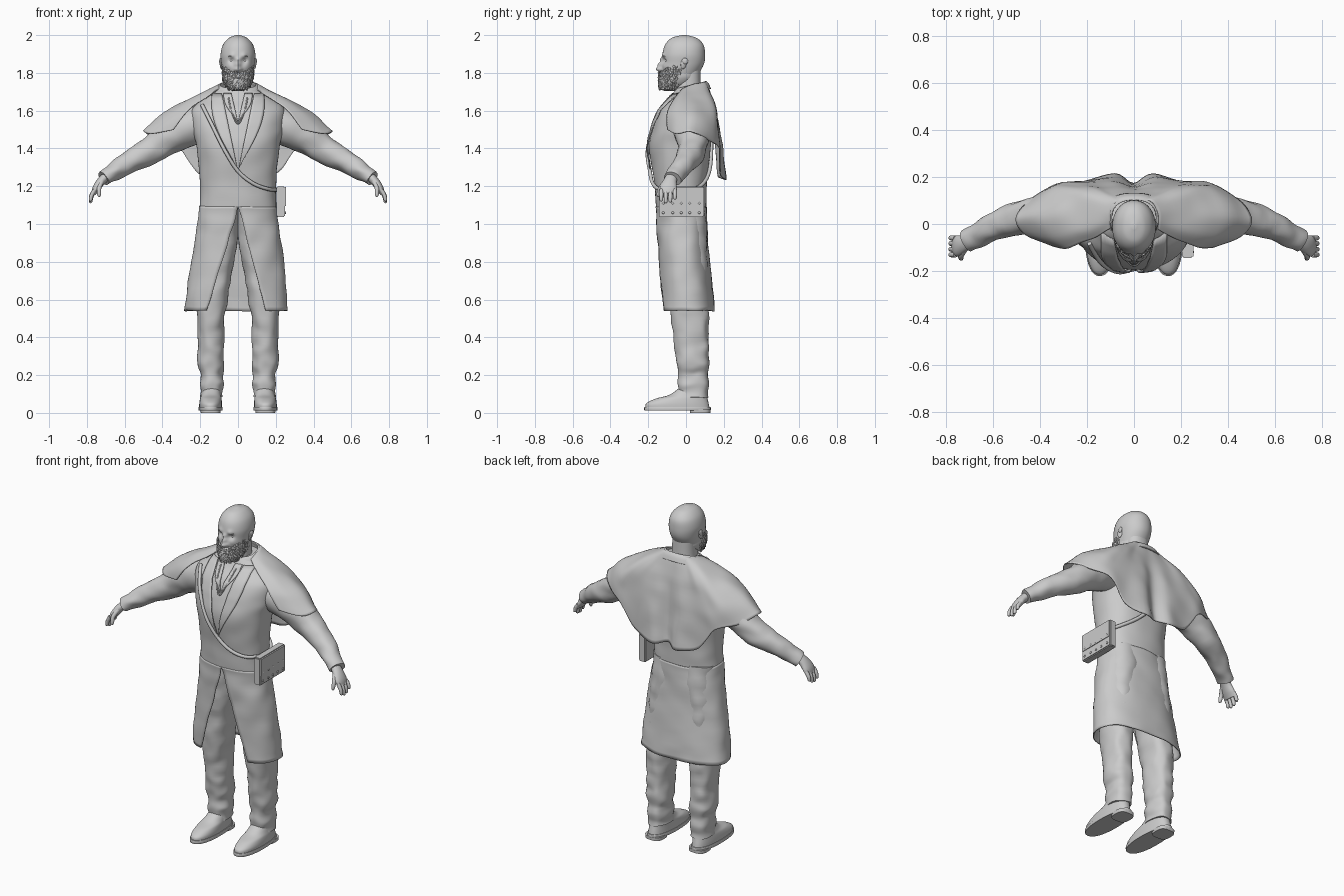
import bpy, bmesh, math, random
from mathutils import Vector, Matrix, noise

random.seed(4)
if "Cube" in bpy.data.objects:
    bpy.data.objects.remove(bpy.data.objects["Cube"])

grey = bpy.data.materials.new("plain_grey")
grey.use_nodes = True
grey.diffuse_color = (0.6, 0.6, 0.6, 1)
grey.node_tree.nodes["Principled BSDF"].inputs["Base Color"].default_value = (0.6, 0.6, 0.6, 1)
POWER = 2.3


def finish(name, bm, thick=0, angle=50):
    """Turn a bmesh into a smooth shaded object, optionally thickened like cloth."""
    bmesh.ops.recalc_face_normals(bm, faces=bm.faces)
    mesh = bpy.data.meshes.new(name)
    bm.to_mesh(mesh)
    bm.free()
    mesh.materials.append(grey)
    ob = bpy.data.objects.new(name, mesh)
    bpy.context.collection.objects.link(ob)
    bpy.ops.object.select_all(action='DESELECT')
    ob.select_set(True)
    bpy.context.view_layer.objects.active = ob
    bpy.ops.object.shade_smooth_by_angle(angle=math.radians(angle))
    if thick:
        mod = ob.modifiers.new("cloth", 'SOLIDIFY')
        mod.thickness = thick
        mod.offset = 0
    return ob


def spline(rows, k=6):
    """Smooth curve through rows of numbers."""
    rows = [Vector(r) for r in rows]
    out = []
    for i in range(len(rows) - 1):
        a, b, c, d = rows[max(i - 1, 0)], rows[i], rows[i + 1], rows[min(i + 2, len(rows) - 1)]
        for j in range(k):
            t = j / k
            out.append(0.5 * (2 * b + (c - a) * t + (2 * a - 5 * b + 4 * c - d) * t ** 2
                              + (3 * b - a - 3 * c + d) * t ** 3))
    return out + [rows[-1]]


def skin(name, grid, closed=True, thick=0, side=1, wrinkle=0, scale=9):
    """Cover a grid of points with faces; closed rings get end caps."""
    bm = bmesh.new()
    rings = []
    for ring in grid:
        verts = []
        for p in ring:
            p = Vector(p)
            if wrinkle:
                p = p + wrinkle * noise.noise_vector(Vector((p.x, p.y, p.z * 1.3)) * scale)
            verts.append(bm.verts.new((p.x * side, p.y, p.z)))
        rings.append(verts)
    n = len(rings[0])
    for a, b in zip(rings, rings[1:]):
        for i in range(n if closed else n - 1):
            j = (i + 1) % n
            bm.faces.new((a[i], a[j], b[j], b[i]))
    if closed:
        bm.faces.new(rings[0])
        bm.faces.new(rings[-1])
    return finish(name, bm, thick)


def spow(v, e):
    return math.copysign(abs(v) ** e, v)


def ring(row, n=40, gap=None, power=POWER):
    """Horizontal oval (z, cx, cy, rx, ry), with an optional gap at the front."""
    z, cx, cy, rx, ry = row
    start = 0 if gap is None else math.asin(min(1, gap / rx) ** (power / 2))
    count = n if gap is None else n - 1
    pts = []
    for i in range(n):
        f = start + (2 * math.pi - 2 * start) * i / count
        pts.append(Vector((cx + rx * spow(math.sin(f), 2 / power),
                           cy - ry * spow(math.cos(f), 2 / power), z)))
    return pts


def loft(name, rows, k=6, power=POWER, **kw):
    return skin(name, [ring(r, power=power) for r in spline(rows, k)], **kw)


def tube(name, rows, k=6, n=20, **kw):
    """Limb along a path: rows of (x, y, z, half depth, half height)."""
    pts = spline(rows, k)
    grid = []
    for i, p in enumerate(pts):
        t = (pts[min(i + 1, len(pts) - 1)].xyz - pts[max(i - 1, 0)].xyz).normalized()
        v = t.cross(Vector((0, 1, 0))).normalized()
        u = v.cross(t)
        angles = [2 * math.pi * j / n for j in range(n)]
        grid.append([p.xyz + u * p[3] * math.cos(a) + v * p[4] * math.sin(a) for a in angles])
    return skin(name, grid, **kw)


def blob(bm, pos, size, rot=(0, 0, 0), detail=2):
    m = Matrix.Translation(pos)
    for a, axis in zip(rot, "XYZ"):
        m = m @ Matrix.Rotation(a, 4, axis)
    bmesh.ops.create_icosphere(bm, subdivisions=detail, radius=1, matrix=m @ Matrix.Diagonal((*size, 1)))


def cord(name, points, radius):
    return tube(name, [(*p, radius, radius) for p in points], n=8)


# Coat body and skirt with the split front
HEM, SPLIT = 0.54, 1.09
coat = spline([(HEM, -.01, .01, .272, .143), (.8, -.003, -.01, .242, .135), (1.0, 0, -.022, .212, .131),
               (SPLIT, 0, -.026, .204, .133), (1.2, 0, -.028, .2, .138), (1.4, 0, -.032, .218, .162),
               (1.5, 0, -.02, .24, .157), (1.6, 0, 0, .245, .14), (1.66, 0, .02, .19, .11),
               (1.72, 0, .03, .1, .08)], 8)
skirt = [r for r in coat if r[0] <= SPLIT + .001]
skin("coat_skirt", [ring(r, 72, .155 * max(0, SPLIT - r[0]) / (SPLIT - HEM)) for r in skirt],
     closed=False, thick=.006, wrinkle=.007)
skin("coat_body", [ring(r, 72) for r in coat if r[0] >= SPLIT - .001], wrinkle=.004)


def on_coat(x, z, lift=.008, back=False):
    """Point on the front or back of the coat."""
    _, cx, cy, rx, ry = min(coat, key=lambda r: abs(r[0] - z))
    depth = (ry + lift) * (1 - min(1, abs(x) / (rx + lift)) ** POWER) ** (1 / POWER)
    return Vector((x, cy + depth if back else cy - depth, z))


# Lapels, shirt collar points and stand-up collar
for side, label in ((1, "left"), (-1, "right")):
    for part, low, high, inner, outer, lift in (("lapel", 1.28, 1.69, .085, .14, .012),
                                                ("shirt_collar", 1.54, 1.69, .035, .075, .007)):
        grid = []
        for i in range(15):
            t = i / 14
            a, b = inner * t, outer * math.sin(min(1, t * 1.15) * math.pi / 2) ** 1.2
            grid.append([on_coat(a + (b - a) * j / 5, low + (high - low) * t, lift) for j in range(6)])
        skin(label + "_" + part, grid, closed=False, thick=.006, side=side)
collar = []
for r in spline([(1.68, 0, .03, .125, .085), (1.715, 0, .03, .105, .08), (1.735, 0, .028, .096, .076),
                 (1.72, 0, .03, .118, .088), (1.69, 0, .03, .135, .1)], 4):
    collar.append([p + Vector((0, 0, .25 * (p.y - .03))) for p in ring(r, 40, .045)])
skin("coat_collar", collar, closed=False, thick=.006)
cord("necklace", [on_coat(x, z, .009) for x, z in
                  ((-.05, 1.67), (-.035, 1.6), (0, 1.53), (.035, 1.6), (.05, 1.67))], .004)

# Short cape over the shoulders: rays from the collar outward, front edge to back centre
rays = [
    [(.1, -.02, 1.715), (.2, -.07, 1.65), (.28, -.1, 1.58), (.34, -.095, 1.5)],
    [(.1, .01, 1.73), (.23, -.03, 1.67), (.36, -.05, 1.58), (.46, -.045, 1.475)],
    [(.1, .04, 1.74), (.24, .04, 1.665), (.38, .04, 1.595), (.5, .03, 1.49)],
    [(.09, .07, 1.745), (.22, .12, 1.66), (.34, .145, 1.55), (.42, .12, 1.44)],
    [(.075, .09, 1.75), (.18, .15, 1.64), (.28, .17, 1.5), (.31, .175, 1.4)],
    [(.05, .1, 1.75), (.13, .15, 1.62), (.19, .175, 1.45), (.21, .18, 1.27)],
    [(.02, .105, 1.75), (.06, .15, 1.62), (.08, .185, 1.45), (.08, .21, 1.235)],
    [(0, .105, 1.75), (0, .145, 1.62), (0, .155, 1.45), (0, .17, 1.25)]]
whole = rays + [[(-x, y, z) for x, y, z in r] for r in rays[-2::-1]]
columns = [spline(r, 7) for r in whole]
skin("shoulder_cape", [spline(row, 5) for row in zip(*columns)], closed=False, thick=.006, wrinkle=.006)

# Paired limbs
for side, label in ((1, "left_"), (-1, "right_")):
    tube(label + "sleeve", [(.14, .03, 1.55, .1, .09), (.28, .03, 1.505, .1, .1), (.38, .035, 1.45, .085, .088),
                            (.47, .03, 1.385, .073, .074), (.58, -.005, 1.325, .062, .058),
                            (.66, -.045, 1.275, .052, .048), (.71, -.07, 1.24, .047, .04)],
         n=32, side=side, wrinkle=.007, scale=14)
    tube(label + "palm", [(.69, -.07, 1.26, .028, .024), (.725, -.085, 1.225, .036, .023),
                          (.75, -.093, 1.19, .045, .02), (.765, -.095, 1.16, .038, .012)], side=side)
    for i, length in enumerate((.062, .072, .068, .052)):
        y = -.131 + .024 * i
        tube(label + "finger_" + str(i + 1),
             [(.758, y, 1.182, .011, .011), (.775, y, 1.182 - length * .5, .011, .011),
              (.78, y, 1.182 - length * .9, .009, .009), (.78, y, 1.182 - length, .003, .003)], n=10, side=side)
    tube(label + "thumb", [(.72, -.105, 1.225, .015, .013), (.735, -.135, 1.19, .013, .012),
                           (.735, -.146, 1.155, .01, .01), (.734, -.147, 1.143, .003, .003)], n=10, side=side)
    loft(label + "trouser_leg", [(1.1, .09, -.015, .1, .11), (.9, .103, 0, .1, .11), (.7, .125, .01, .086, .105),
                                 (.5, .143, .02, .073, .1), (.35, .145, .03, .068, .09), (.25, .143, .036, .069, .085),
                                 (.2, .14, .038, .058, .08), (.15, .14, .038, .062, .082), (.11, .14, .038, .055, .076),
                                 (.085, .14, .038, .057, .078)], 8, side=side, wrinkle=.009, scale=13)
    loft(label + "shoe_upper", [(.025, .145, -.045, .06, .17), (.05, .145, -.045, .06, .165), (.075, .144, -.024, .057, .138),
                                (.095, .142, .01, .053, .1), (.13, .14, .035, .047, .072)], side=side)
    loft(label + "sole", [(.012, .145, -.045, .062, .173), (.014, .145, -.045, .064, .176),
                          (.03, .145, -.045, .064, .176), (.032, .145, -.045, .062, .174)], 2, side=side)
    loft(label + "heel", [(0, .145, .075, .052, .054), (.02, .145, .075, .054, .055)], 2, power=3, side=side)

# Head with sculpted face: bumps are (x, z, radius, push forward)
bumps = [(0, 1.82, .015, .03), (0, 1.845, .013, .02), (0, 1.87, .012, .01), (.016, 1.818, .008, .01),
         (.034, 1.866, .015, -.014), (.032, 1.892, .014, .007), (.05, 1.835, .018, .004), (.045, 1.805, .015, -.005)]
head = []
for r in spline([(1.705, 0, -.07, .03, .04), (1.72, 0, -.065, .05, .06), (1.75, 0, -.045, .068, .083),
                 (1.8, 0, -.03, .08, .1), (1.85, 0, -.016, .088, .112), (1.9, 0, -.012, .092, .113),
                 (1.95, 0, -.009, .079, .101), (1.985, 0, -.01, .048, .066), (2.0, 0, -.01, .01, .012)], 9):
    pts = ring(r, 80, power=2.1)
    for p in pts:
        if p.y < -.04:
            p.y -= sum(push * math.exp(-((abs(p.x) - x) ** 2 + (p.z - z) ** 2) / rad ** 2)
                       for x, z, rad, push in bumps)
    head.append(pts)
skin("head", head)
loft("neck", [(1.62, 0, .02, .09, .08), (1.7, 0, .01, .07, .07), (1.82, 0, .01, .066, .066)])
face = bmesh.new()
for s in (1, -1):
    blob(face, (s * .034, -.096, 1.865), (.013, .013, .011), detail=3)
    blob(face, (s * .033, -.117, 1.889), (.019, .008, .005), (0, s * .15, s * .3))
    blob(face, (s * .089, -.012, 1.85), (.007, .016, .03), (-.2, 0, s * .3), 3)
    blob(face, (s * .094, -.004, 1.862), (.006, .015, .016), detail=3)
blob(face, (0, -.142, 1.776), (.02, .01, .006))
finish("eyes_brows_ears_mouth", face)

# Beard base with curled tufts
loft("beard", [(1.82, 0, -.03, .077, .092), (1.795, 0, -.035, .081, .103), (1.77, 0, -.042, .079, .105),
               (1.74, 0, -.057, .066, .09), (1.718, 0, -.076, .045, .062), (1.705, 0, -.085, .02, .03)], power=2)
curls = bmesh.new()
for i in range(300):
    f = random.uniform(-1.75, 1.75)
    z = random.uniform(1.715, 1.797 + .04 * abs(math.sin(f)) ** 2)
    if abs(f) < .2 and abs(z - 1.776) < .012:
        continue
    drop = max(0, (1.775 - z) / .06) ** 1.6
    blob(curls, ((.081 - .036 * drop) * math.sin(f), -.04 - .036 * drop - (.105 - .04 * drop) * math.cos(f), z),
         (.006, .005, .012), (random.uniform(-.4, .4), random.uniform(-.6, .6), f), 1)
finish("beard_curls", curls)

# Satchel with flap and studs, and its strap across chest and back
bag = bmesh.new()
bmesh.ops.create_cube(bag, size=1, matrix=Matrix.Translation((.227, -.025, 1.118)) @ Matrix.Diagonal((.044, .238, .163, 1)))
bmesh.ops.bevel(bag, geom=bag.edges[:], offset=.005, segments=2, affect='EDGES')
finish("satchel", bag)
flap = bmesh.new()
bmesh.ops.create_cube(flap, size=1, matrix=Matrix.Translation((.25, -.025, 1.145)) @ Matrix.Diagonal((.006, .225, .1, 1)))
for y in (-.12, -.07, -.025, .02, .07):
    for z in (1.06, 1.11):
        blob(flap, (.251, y, z), (.004, .007, .007))
finish("satchel_flap", flap)
front = [on_coat(x, z, .014) for x, z in ((-.19, 1.63), (-.14, 1.53), (-.07, 1.39), (0, 1.28), (.08, 1.215), (.16, 1.185))]
back = [on_coat(x, z, .008, True) for x, z in ((.16, 1.2), (.06, 1.27), (-.06, 1.4), (-.15, 1.55), (-.17, 1.63))]
cord("satchel_strap", front + [(.213, -.05, 1.18), (.213, 0, 1.18)] + back, .01)
